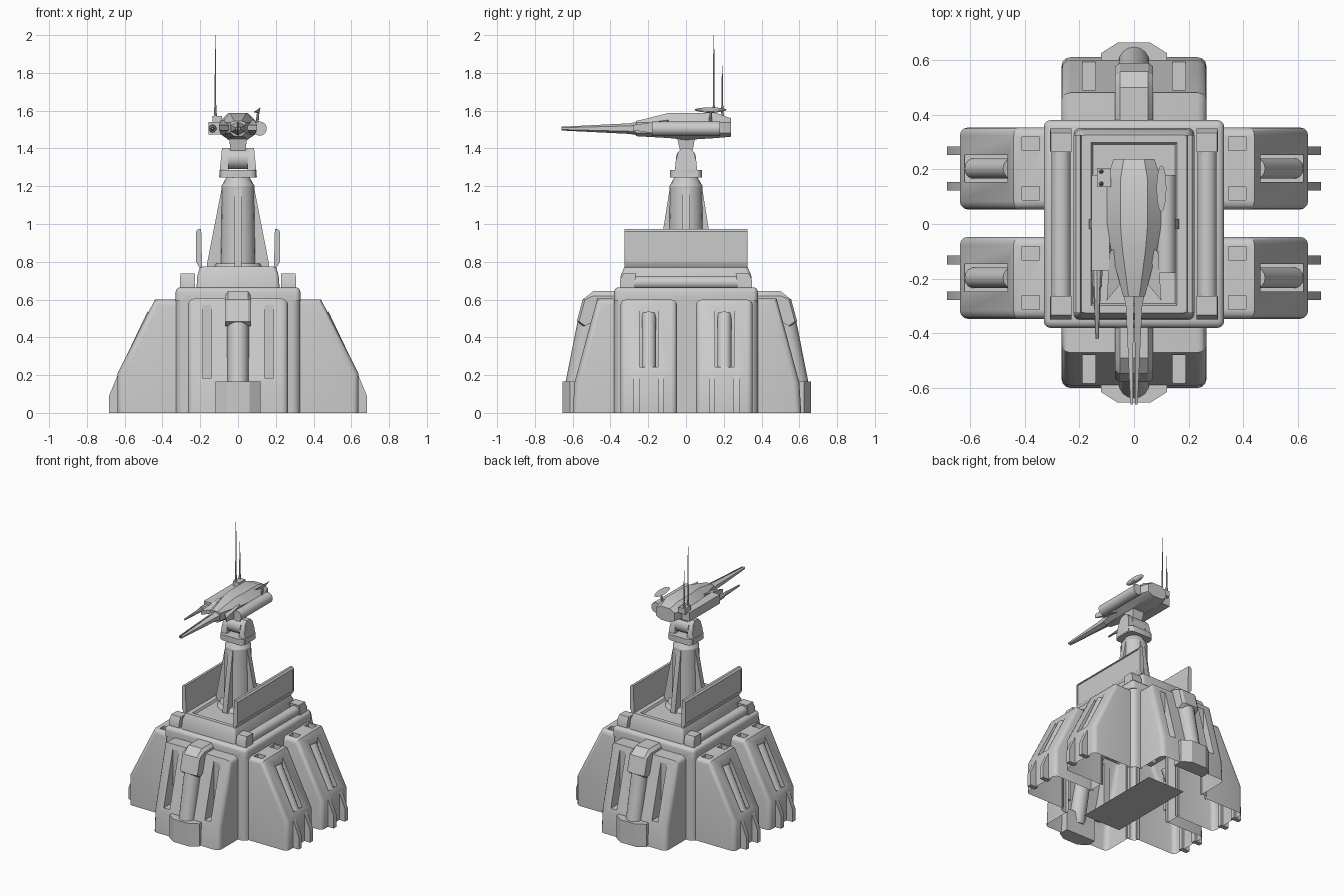
import bpy, bmesh, math
from mathutils import Matrix, Vector

if "Cube" in bpy.data.objects:
    bpy.data.objects.remove(bpy.data.objects["Cube"])

I = Matrix.Identity(4)

def rot(deg, off=0.0):
    # local +x becomes the outward direction, off shifts along world y
    return Matrix.Translation((0, off, 0)) @ Matrix.Rotation(math.radians(deg), 4, 'Z')

def finish(name, bm, M=I, solid=True):
    if solid:
        bmesh.ops.recalc_face_normals(bm, faces=bm.faces)
    bm.transform(M)
    if M.determinant() < 0:
        bmesh.ops.reverse_faces(bm, faces=bm.faces)
    me = bpy.data.meshes.new(name)
    bm.to_mesh(me)
    bm.free()
    me.shade_smooth()
    me.set_sharp_from_angle(angle=math.radians(32))
    o = bpy.data.objects.new(name, me)
    bpy.context.collection.objects.link(o)
    return o

def loft(name, rings, M=I, edge_test=None, r=0.03, seg=3):
    # skin a list of equal-length rings, optionally bevel chosen edges
    bm = bmesh.new()
    vs = [[bm.verts.new(p) for p in ring] for ring in rings]
    n = len(rings[0])
    for a, b in zip(vs, vs[1:]):
        for i in range(n):
            bm.faces.new((a[i], a[(i + 1) % n], b[(i + 1) % n], b[i]))
    bm.faces.new(vs[0][::-1])
    bm.faces.new(vs[-1])
    bmesh.ops.recalc_face_normals(bm, faces=bm.faces)
    if edge_test:
        es = [e for e in bm.edges if edge_test(e.verts[0].co, e.verts[1].co)]
        bmesh.ops.bevel(bm, geom=es, offset=r, segments=seg, profile=0.5, affect='EDGES')
    return finish(name, bm, M)

def prism(name, prof, y0, y1, M=I, **k):
    # profile in (x, z), extruded along y
    return loft(name, [[(x, y, z) for x, z in prof] for y in (y0, y1)], M, **k)

def box(name, x0, x1, y0, y1, z0, z1, M=I, **k):
    return prism(name, [(x0, z0), (x1, z0), (x1, z1), (x0, z1)], y0, y1, M, **k)

def plan(name, levels, **k):
    # stacked rectangles (half x, half y, z)
    return loft(name, [[(-a, -b, z), (a, -b, z), (a, b, z), (-a, b, z)] for a, b, z in levels], **k)

def sheet(name, line, z0, z1, M=I):
    # upright open wall along a plan line that runs counter-clockwise
    bm = bmesh.new()
    lo, hi = ([bm.verts.new((x, y, z)) for x, y in line] for z in (z0, z1))
    for i in range(len(line) - 1):
        bm.faces.new((lo[i], lo[i + 1], hi[i + 1], hi[i]))
    return finish(name, bm, M, solid=False)

def rod(name, p, q, r1, r2, n=12, M=I):
    p, q = Vector(p), Vector(q)
    d = q - p
    bm = bmesh.new()
    bmesh.ops.create_cone(bm, cap_ends=True, segments=n, radius1=r1, radius2=r2, depth=d.length)
    bm.transform(Matrix.Translation((p + q) / 2) @ d.to_track_quat('Z', 'Y').to_matrix().to_4x4())
    return finish(name, bm, M)

def cut(o, cutters):
    bpy.context.view_layer.objects.active = o
    for c in cutters:
        m = o.modifiers.new("cut", 'BOOLEAN')
        m.operation, m.object, m.solver = 'DIFFERENCE', c, 'EXACT'
        bpy.ops.object.modifier_apply(modifier=m.name)
        bpy.data.objects.remove(c)
    o.data.shade_smooth()
    o.data.set_sharp_from_angle(angle=math.radians(32))

def hollow(o, M, inner):
    # remove the bottom and the face towards the core
    bm = bmesh.new()
    bm.from_mesh(o.data)
    inv = M.inverted()
    fs = [f for f in bm.faces if all(abs(v.co.z) < 1e-4 for v in f.verts)
          or all(abs((inv @ v.co).x - inner) < 1e-4 for v in f.verts)]
    bmesh.ops.delete(bm, geom=fs, context='FACES')
    bm.to_mesh(o.data)
    bm.free()

def cap_edges(inner):
    return lambda a, b: (abs(a.y - b.y) < 1e-5 and not (a.z < .01 and b.z < .01)
                         and not (a.x < inner + .01 and b.x < inner + .01))

def upright(a, b):
    return abs(a.z - b.z) > .01

# core hull: corner posts, gap walls, floor plate and rim
for sx in (1, -1):
    side = Matrix.Diagonal((sx, 1, 1, 1))
    sheet("core_gap_wall", [(.33, -.06), (.33, .065)], 0, .62, side)
    for sy in (1, -1):
        sheet("core_post", [(.33, .335), (.326, .352), (.315, .368), (.3, .377), (.285, .38), (.25, .38)],
              0, .62, Matrix.Diagonal((sx, sy, 1, 1)))
bm = bmesh.new()
bm.faces.new([bm.verts.new(p) for p in ((-.15, -.33, 0), (-.15, .33, 0), (.15, .33, 0), (.15, -.33, 0))])
finish("floor_plate", bm, solid=False)
plan("core_rim", [(.33, .38, .595), (.33, .38, .665)],
     edge_test=lambda a, b: upright(a, b) or (a.z > .65 and b.z > .65), r=.025)

# four side buttresses with slots, inset rods and toe fins
for deg in (0, 180):
    for yo in (-.197, .203):
        M = rot(deg, yo)
        leg = prism("side_buttress", [(.31, 0), (.637, 0), (.637, .21), (.44, .6), (.31, .6)],
                    -.15, .15, M, edge_test=cap_edges(.31), r=.03)
        cs = [box("slot_cutter", .462, .62, -.05, .05, .23, .8, M)]
        cs += [box("notch_cutter", .345, .41, y - .025, y + .025, .57, .7, M) for y in (-.09, .09)]
        cut(leg, cs)
        hollow(leg, M, .31)
        rod("slot_rod", (.445, 0, .52), (.585, 0, .225), .038, .038, 14, M)
        for y in (-.065, .065):
            prism("toe_fin", [(.62, 0), (.683, 0), (.683, .09), (.637, .2), (.62, .2)],
                  y - .016, y + .016, M)

# front and back buttresses with pipe, hood and foot
for deg in (90, -90):
    M = rot(deg, .005)
    leg = prism("end_buttress", [(.36, 0), (.605, 0), (.595, .16), (.475, .605), (.36, .605)],
                -.265, .265, M, edge_test=cap_edges(.36), r=.033)
    cut(leg, [box("slot_cutter", .482, .75, y - .024, y + .024, .185, .57, M) for y in (-.165, .165)])
    hollow(leg, M, .36)
    hood = [(.36, .55), (.36, .645), (.495, .645), (.552, .6), (.583, .485), (.55, .46), (.47, .5)]
    loft("pipe_hood", [[(x, s * (.052 if x > .54 or z > .63 else .07), z) for x, z in hood] if e else
                       [(x, s * .07, z if z < .63 else .62) if x < .54 else (x - .012, s * .07, z) for x, z in hood]
                       for s, e in ((-1, 0), (-1, 1), (1, 1), (1, 0))], M)
    rod("pipe", (.518, 0, .5), (.597, 0, .1), .057, .057, 16, M)
    loft("pipe_foot", [[(.55, -.12, z), (.62, -.12, z), (.658, -.06, z), (.658, .06, z), (.62, .12, z), (.55, .12, z)]
                       for z in (0, .165)], M)

# upper deck with sunken tray
deck = plan("upper_deck", [(.22, .35, .66), (.215, .345, .73), (.2, .325, .775)], edge_test=upright, r=.02)
cut(deck, [plan("tray_cutter", [(.15, .29, .76), (.17, .31, .8)])])

# side rails and shield panels
for M in (I, Matrix.Scale(-1, 4, (1, 0, 0))):
    rod("rail", (.267, -.28, .69), (.267, .28, .69), .036, .036, 14, M)
    for y in (-.31, .31):
        e = math.copysign(.012, y)
        loft("rail_block", [[(.228, y - .04, .65), (.308, y - .04, .65), (.308, y + .04, .65), (.228, y + .04, .65)],
                            [(.228, y - .04, .7), (.308, y - .04, .7), (.308, y + .04, .7), (.228, y + .04, .7)],
                            [(.228, y - .035 - e, .738), (.304, y - .035 - e, .738),
                             (.304, y + .035 - e, .738), (.228, y + .035 - e, .738)]], M)
    panel = prism("shield_panel", [(.19, .77), (.205, .77), (.222, .8), (.222, .96), (.212, .973), (.195, .973)],
                  -.325, .325, M)
    cut(panel, [box("panel_cutter", .217, .3, -.313, .313, .803, .955, M)])

# column with four fins
rod("column_flange", (0, 0, .74), (0, 0, .79), .15, .12, 16)
rod("column", (0, 0, .75), (0, 0, 1.2), .095, .088, 16)
rod("column_neck", (0, 0, 1.2), (0, 0, 1.25), .088, .06, 16)
for deg in (0, 90, 180, 270):
    d = .165 if deg % 180 == 0 else .15
    prism("column_fin", [(.03, .75), (d, .75), (d, .785), (.086, 1.19), (.03, 1.19)], -.018, .018, rot(deg))

# yoke with hinge drum
box("yoke_base", -.098, .098, -.085, .085, 1.245, 1.287, edge_test=upright, r=.035, seg=3)
arch = [(-.062, 1.25), (.062, 1.25), (.055, 1.33), (.042, 1.38), (.02, 1.402), (-.02, 1.402), (-.042, 1.38), (-.055, 1.33)]
for s in (-1, 1):
    loft("yoke_arm", [[(s * x(z), y, z) for y, z in arch]
                      for x in (lambda z: .05, lambda z: .1 - (z - 1.25) * .1)])
rod("hinge_drum", (-.055, 0, 1.345), (.055, 0, 1.345), .055, .055, 18)
loft("head_pylon", [[(-a, b, z), (a, b, z), (a, c, z), (-a, c, z)]
                    for a, b, c, z in ((.035, -.025, .03, 1.36), (.05, -.05, .05, 1.47))])

# gun head hull: octagonal sections along y (y, half width, bottom, top)
def section(y, w, lo, hi):
    m, h = 1.51, .028
    return [(-w, y, m - h), (-w * .5, y, lo), (w * .5, y, lo), (w, y, m - h),
            (w, y, m + h), (w * .5, y, hi), (-w * .5, y, hi), (-w, y, m + h)]

loft("head_hull", [section(.237, .075, 1.462, 1.56), section(.16, .1, 1.455, 1.588), section(0, .1, 1.445, 1.588),
                   section(-.09, .085, 1.455, 1.588), section(-.265, .04, 1.465, 1.545)])
for s in (-1, 1):
    # twin barrel rails
    loft("barrel_rail", [[(s * a, y, 1.505 - h), (s * b, y, 1.505 - h * .5), (s * b, y, 1.505 + h * .5), (s * a, y, 1.505 + h)]
                         for y, a, b, h in ((-.23, 0, .045, .04), (-.3, .002, .03, .028), (-.66, .004, .013, .01))])
    # swept cheek blades
    loft("cheek_blade", [[(s * .05, y0, 1.51 - h), (s * x, y1, 1.51 - h), (s * x, y1, 1.51 + h), (s * .05, y0, 1.51 + h)]
                         for y0, y1, x, h in ((-.08, -.1, .088, .04), (-.22, -.28, .1, .014))])
# right pod drum, left pod box with secondary gun
rod("right_pod", (.115, -.18, 1.505), (.115, .18, 1.505), .038, .038, 14)
box("left_pod", -.155, -.09, -.17, .18, 1.475, 1.54)
rod("second_gun_sleeve", (-.135, -.15, 1.505), (-.135, -.23, 1.505), .022, .018, 10)
rod("second_gun", (-.135, -.2, 1.505), (-.135, -.42, 1.505), .015, .006, 8)

# aerials
box("aerial_base", -.135, -.085, .135, .205, 1.53, 1.572)
for y, top in ((.147, 2.0), (.192, 1.84)):
    rod("aerial_socket", (-.12, y, 1.56), (-.12, y, 1.63), .009, .005, 8)
    rod("aerial", (-.12, y, 1.6), (-.12, y, top), .005, .002, 6)

# tilted dish on a stem
rod("dish_stem", (.1, .13, 1.53), (.108, .13, 1.6), .008, .006, 8)
D = (Matrix.Translation((.105, .13, 1.598)) @ Matrix.Rotation(math.radians(-35), 4, 'Y')
     @ Matrix.Diagonal((.022, .085, .016, 1)))
rod("dish", (0, 0, -.5), (0, 0, .5), .35, 1, 16, D)
